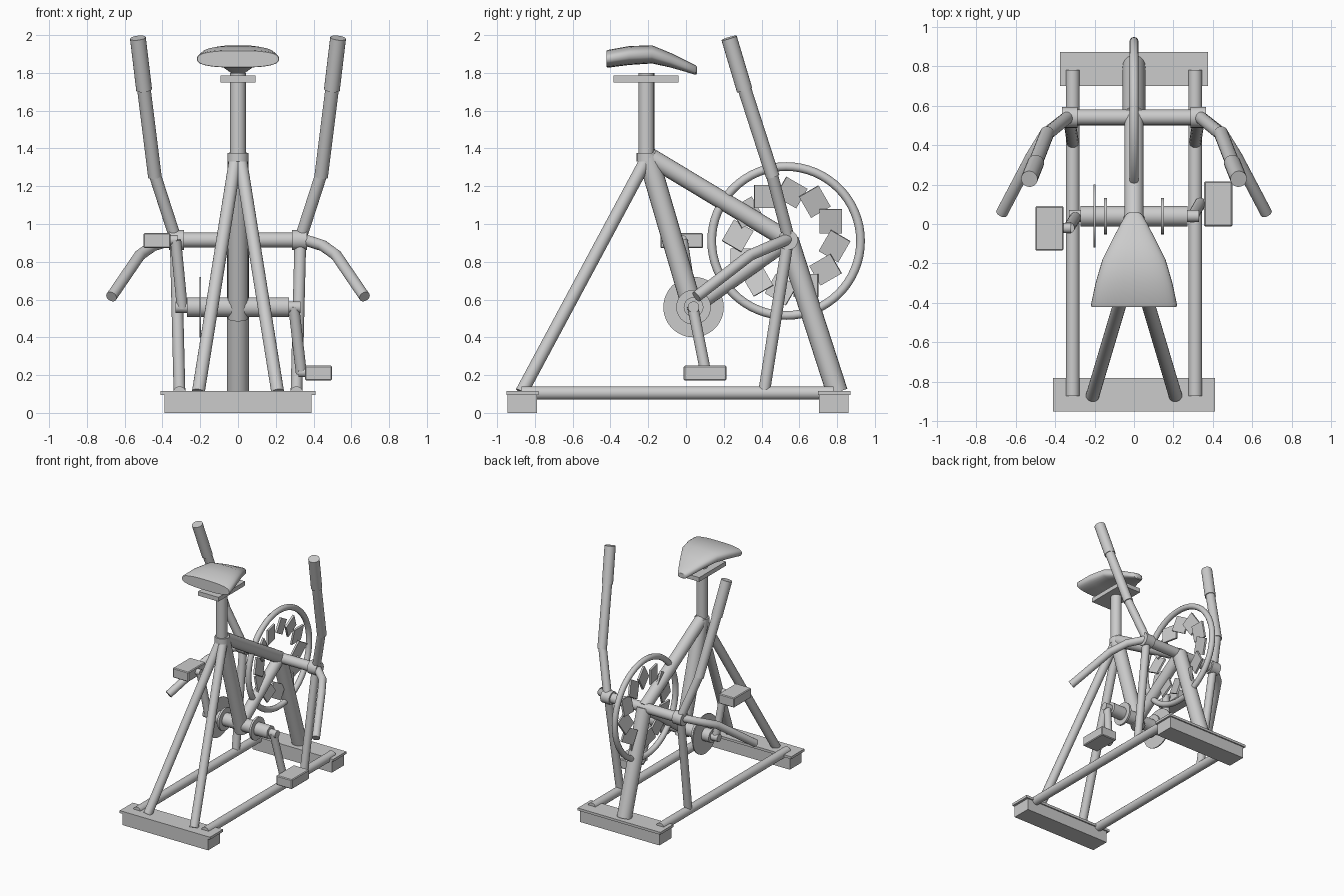
import bpy, bmesh, math
from mathutils import Vector, Matrix

if "Cube" in bpy.data.objects:
    bpy.data.objects.remove(bpy.data.objects["Cube"])


def finish(name, bm, smooth=True):
    bmesh.ops.recalc_face_normals(bm, faces=bm.faces)
    me = bpy.data.meshes.new(name)
    bm.to_mesh(me)
    bm.free()
    ob = bpy.data.objects.new(name, me)
    bpy.context.collection.objects.link(ob)
    if smooth:
        bpy.ops.object.select_all(action='DESELECT')
        ob.select_set(True)
        bpy.context.view_layer.objects.active = ob
        bpy.ops.object.shade_smooth_by_angle(angle=math.radians(35))
    return ob


def loft(name, rings):
    """Skin a list of closed rings of points and cap both ends."""
    bm = bmesh.new()
    vs = [[bm.verts.new(p) for p in r] for r in rings]
    n = len(rings[0])
    for a, b in zip(vs, vs[1:]):
        for i in range(n):
            j = (i + 1) % n
            bm.faces.new((a[i], a[j], b[j], b[i]))
    bm.faces.new(vs[0])
    bm.faces.new(vs[-1])
    return finish(name, bm)


def tube(name, pts, r, sides=20):
    """Round tube along a path."""
    pts = [Vector(p) for p in pts]
    ref = Vector((1, 0, 0))
    if abs((pts[-1] - pts[0]).normalized().x) > 0.8:
        ref = Vector((0, 0, 1))
    rings = []
    for i, p in enumerate(pts):
        d = (pts[min(i + 1, len(pts) - 1)] - pts[max(i - 1, 0)]).normalized()
        u = (ref - d * ref.dot(d)).normalized()
        v = d.cross(u)
        rings.append([p + r * (u * math.cos(t) + v * math.sin(t))
                      for t in (2 * math.pi * k / sides for k in range(sides))])
    return loft(name, rings)


def box(name, x0, x1, y0, y1, z0, z1, bevel=0):
    bm = bmesh.new()
    m = Matrix.Translation(((x0 + x1) / 2, (y0 + y1) / 2, (z0 + z1) / 2)) @ \
        Matrix.Diagonal((x1 - x0, y1 - y0, z1 - z0, 1))
    bmesh.ops.create_cube(bm, size=1, matrix=m)
    if bevel:
        bmesh.ops.bevel(bm, geom=bm.edges[:], offset=bevel, segments=1, affect='EDGES')
    return finish(name, bm, False)


# Feet with overhanging top plates
box("front_foot", -.39, .39, -.945, -.79, 0, .1)
box("front_foot_plate", -.41, .41, -.95, -.78, .095, .115)
box("rear_foot", -.36, .36, .705, .86, 0, .1)
box("rear_foot_plate", -.375, .375, .70, .87, .095, .115)

# Central frame
HUB, BB, TOP = (0, .54, .915), (0, .035, .56), (0, -.2, 1.36)
tube("seat_tube", [(0, -.205, 1.37), (0, .05, .50)], .055)
tube("top_tube", [(0, -.19, 1.355), HUB], .048)
tube("down_tube", [BB, HUB], .045)
tube("rear_leg", [HUB, (0, .80, .11)], .057)
tube("seat_post", [(0, -.21, 1.34), (0, -.21, 1.80)], .042)
tube("seat_collar", [(0, -.205, 1.33), (0, -.205, 1.375)], .056)
tube("axle_tube", [(-.36, .54, .915), (.36, .54, .915)], .04)

# Mirrored frame parts
for s, side in ((-1, "left"), (1, "right")):
    def sx(*pts):
        return [(s * x, y, z) for x, y, z in pts]
    tube(side + "_rail", sx((.31, -.87, .105), (.31, .78, .105)), .035)
    tube(side + "_front_leg", sx((.21, -.87, .11), (.012, -.205, 1.35)), .034)
    tube(side + "_stay", sx((.33, .54, .915), (.31, .415, .12)), .031)
    tube(side + "_axle_collar", sx((.285, .54, .915), (.365, .54, .915)), .053)
    tube(side + "_handle_stem", sx((.33, .545, .92), (.44, .455, 1.26)), .032)
    tube(side + "_handle_bar", sx((.44, .46, 1.25), (.50, .305, 1.73)), .036)
    tube(side + "_handle_grip", sx((.497, .31, 1.71), (.53, .228, 1.985)), .042)
    tube(side + "_foot_peg", sx((.34, .54, .92), (.45, .455, .885), (.52, .34, .835),
                                (.67, .055, .615)), .03)

# Flywheel rim
bm = bmesh.new()
vs = []
N, M = 64, 12
for i in range(N):
    a = 2 * math.pi * i / N
    vs.append([bm.verts.new(((.023 * math.sin(b)),
                             .53 + (.394 + .023 * math.cos(b)) * math.cos(a),
                             .91 + (.394 + .023 * math.cos(b)) * math.sin(a)))
               for b in (2 * math.pi * j / M for j in range(M))])
for i in range(N):
    for j in range(M):
        p, q = vs[i], vs[(i + 1) % N]
        bm.faces.new((p[j], q[j], q[(j + 1) % M], p[(j + 1) % M]))
finish("flywheel_rim", bm)

# Ring of tilted fan plates
bm = bmesh.new()
for i in range(12):
    m = (Matrix.Translation((0, .53, .91))
         @ Matrix.Rotation(math.radians(30 * i + 24), 4, 'X')
         @ Matrix.Translation((0, .258, 0))
         @ Matrix.Rotation(math.radians(-24), 4, 'X')
         @ Matrix.Rotation(math.radians(12), 4, 'Y')
         @ Matrix.Diagonal((.016, .12, .13, 1)))
    bmesh.ops.create_cube(bm, size=1, matrix=m)
finish("fan_plates", bm, False)

# Crank axle and discs
CY, CZ = .04, .56
def disc(name, x0, x1, r, sides=32):
    tube(name, [(x0, CY, CZ), (x1, CY, CZ)], r, sides)
disc("crank_housing", -.27, .27, .052)
disc("crank_spindle", -.33, .33, .03)
disc("chainring", -.204, -.196, .16, 48)
disc("left_flange", -.153, -.137, .092)
disc("right_flange", .137, .153, .092)

# Cranks and pedals
tube("right_crank", [(.295, .035, .565), (.335, .105, .21)], .029)
tube("left_crank", [(-.295, .035, .555), (-.33, -.02, .915)], .029)
tube("right_pedal_pin", [(.32, .10, .215), (.37, .10, .215)], .026)
tube("left_pedal_pin", [(-.32, -.02, .915), (-.37, -.02, .915)], .026)
box("right_pedal", .355, .498, -.012, .215, .172, .25, .006)
box("left_pedal", -.5, -.357, -.135, .09, .872, .952, .006)

# Saddle: oval sections along y (y, half width, bottom, top)
sections = [(-.42, .215, 1.83, 1.917), (-.41, .218, 1.828, 1.922), (-.30, .195, 1.842, 1.942),
            (-.18, .16, 1.85, 1.946), (-.08, .11, 1.828, 1.905), (.0, .068, 1.805, 1.865),
            (.05, .04, 1.79, 1.84), (.058, .025, 1.795, 1.833)]
rings = []
for y, w, b, t in sections:
    ring = []
    for k in range(32):
        c, s = math.cos(2 * math.pi * k / 32), math.sin(2 * math.pi * k / 32)
        ring.append((w * math.copysign(abs(c) ** .75, c), y,
                     (b + t) / 2 + (t - b) / 2 * math.copysign(abs(s) ** .75, s)))
    rings.append(ring)
loft("seat", rings)
box("seat_clamp", -.092, .092, -.385, -.04, 1.75, 1.785)
